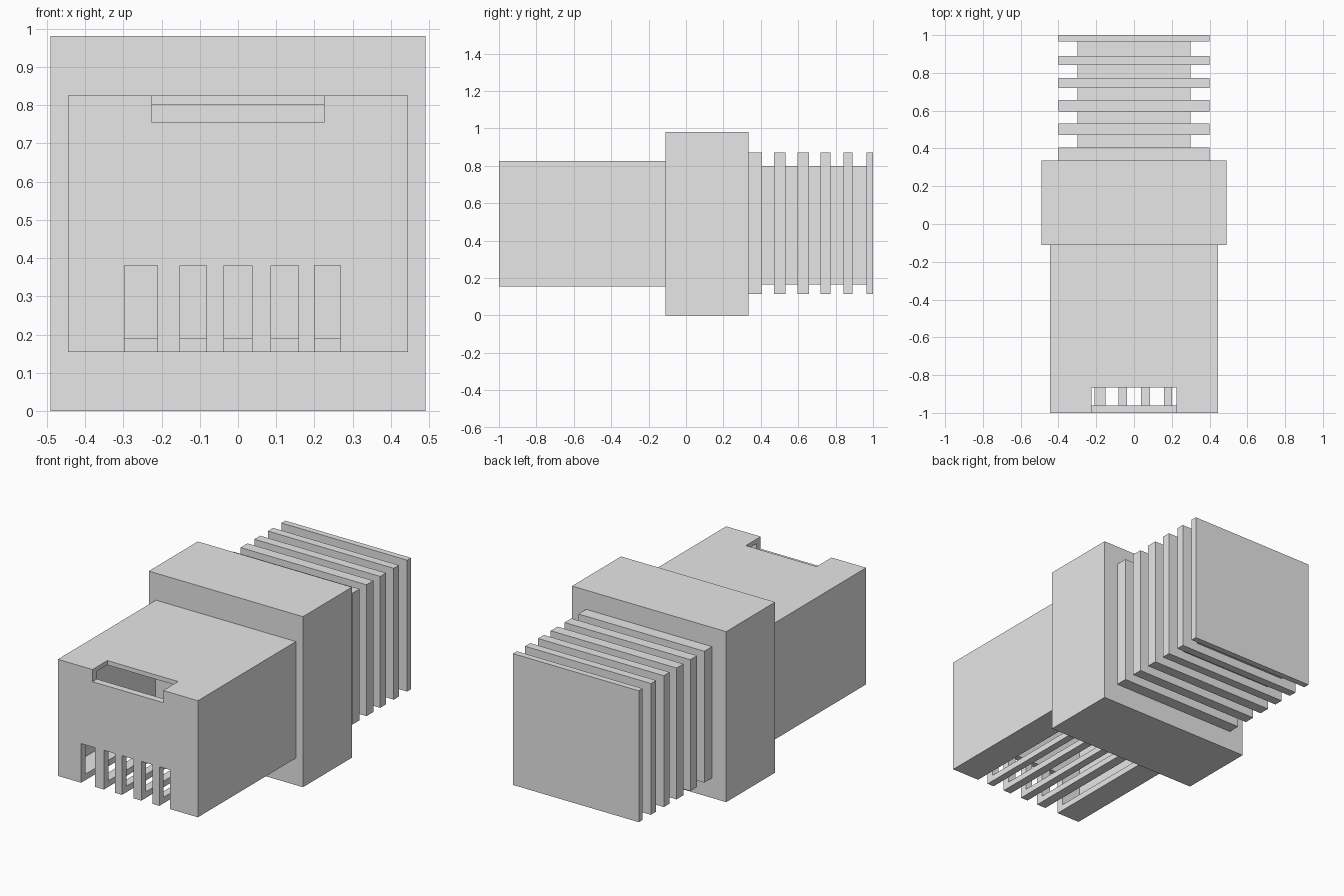
import bpy
import bmesh
from mathutils import Vector

cube = bpy.data.objects.get("Cube")
if cube:
    bpy.data.objects.remove(cube, do_unlink=True)

# One plain grey plastic
grey = bpy.data.materials.new("grey_plastic")
grey.use_nodes = True
colour = (0.8, 0.8, 0.8, 1)
grey.diffuse_color = colour
grey.node_tree.nodes["Principled BSDF"].inputs["Base Color"].default_value = colour


def box(name, x, y, z):
    """Box spanning the (low, high) range on each axis."""
    bm = bmesh.new()
    bmesh.ops.create_cube(bm, size=1)
    for v in bm.verts:
        v.co = Vector(r[0] if c < 0 else r[1] for c, r in zip(v.co, (x, y, z)))
    mesh = bpy.data.meshes.new(name)
    bm.to_mesh(mesh)
    bm.free()
    mesh.materials.append(grey)
    ob = bpy.data.objects.new(name, mesh)
    bpy.context.collection.objects.link(ob)
    return ob


def cut(target, cutter):
    """Subtract the cutter, bake the result and remove the cutter."""
    cutter.hide_render = True
    mod = target.modifiers.new("cut", 'BOOLEAN')
    mod.operation = 'DIFFERENCE'
    mod.solver = 'EXACT'
    mod.object = cutter
    bpy.context.view_layer.update()
    graph = bpy.context.evaluated_depsgraph_get()
    baked = bpy.data.meshes.new_from_object(target.evaluated_get(graph))
    target.modifiers.clear()
    target.data = baked
    bpy.data.objects.remove(cutter, do_unlink=True)


# Hollow plug body with a latch notch and contact slots
body = box("plug_body", (-0.445, 0.445), (-1, -0.11), (0.155, 0.825))
cut(body, box("cavity", (-0.42, 0.42), (-0.96, -0.15), (0.19, 0.80)))
cut(body, box("latch_notch", (-0.225, 0.225), (-1.1, -0.865), (0.755, 0.9)))
for left, right in ((-0.297, -0.21), (-0.152, -0.083), (-0.037, 0.037),
                    (0.086, 0.158), (0.2, 0.268)):
    cut(body, box("contact_slot", (left, right), (-1.1, -0.2), (0.1, 0.38)))

# Wide collar behind the plug
box("collar", (-0.49, 0.49), (-0.11, 0.335), (0, 0.98))

# Strain relief: a core ringed by fins
box("relief_core", (-0.3, 0.3), (0.33, 0.98), (0.165, 0.80))
for start, end in ((0.33, 0.405), (0.47, 0.532), (0.595, 0.657),
                   (0.72, 0.773), (0.843, 0.89), (0.965, 1)):
    box("relief_fin", (-0.4, 0.4), (start, end), (0.115, 0.87))
